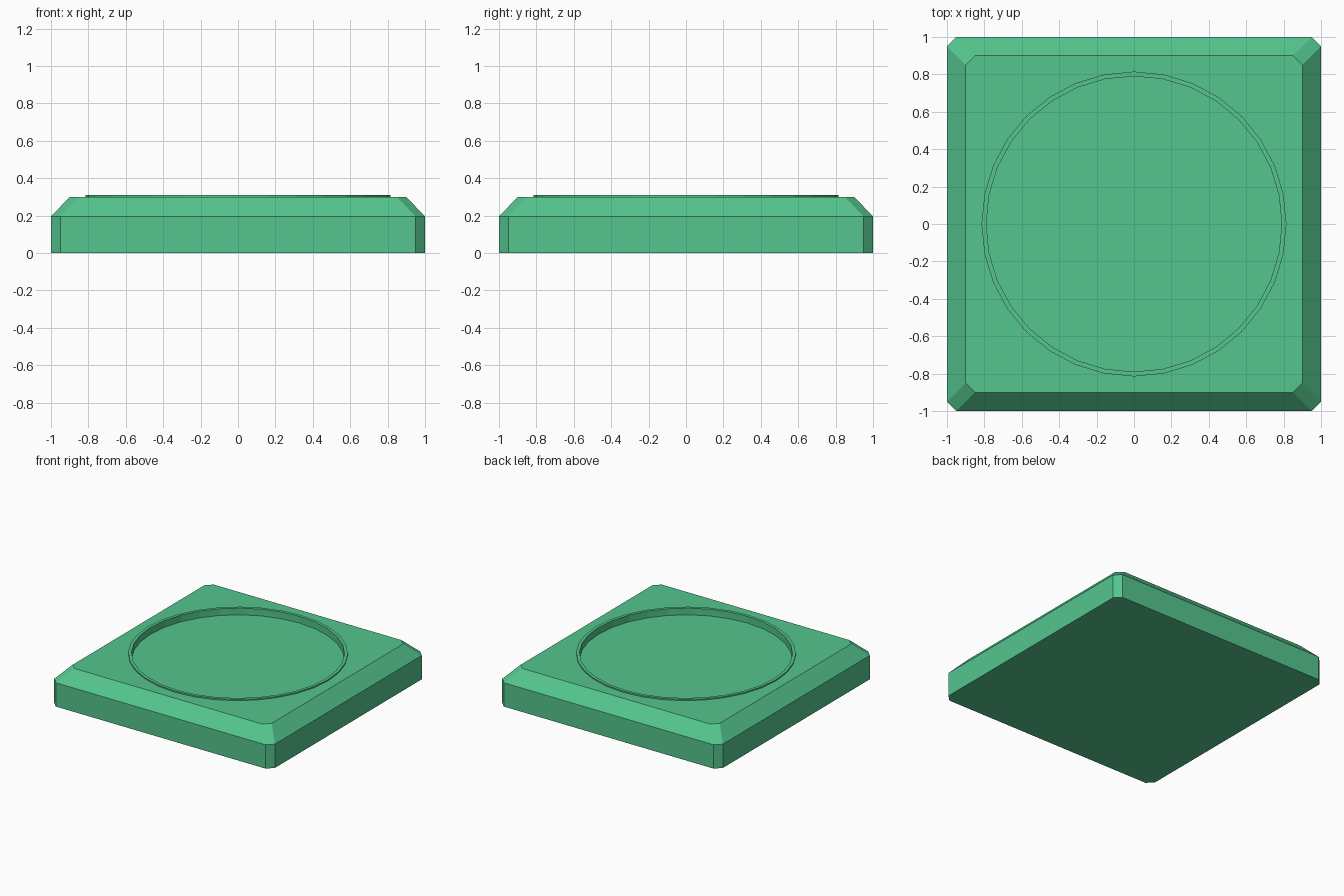
import bpy, bmesh

if "Cube" in bpy.data.objects:
    bpy.data.objects.remove(bpy.data.objects["Cube"])

green = bpy.data.materials.new("green")
green.diffuse_color = (0.09, 0.56, 0.27, 1)
green.use_nodes = True
green.node_tree.nodes["Principled BSDF"].inputs["Base Color"].default_value = green.diffuse_color


def corner_cut_square(half, cut, z):
    a, b = half, half - cut
    return [(x, y, z) for x, y in ((a, -b), (a, b), (b, a), (-b, a),
                                   (-a, b), (-a, -b), (-b, -a), (b, -a))]


def loft(name, loops):
    bm = bmesh.new()
    rings = [[bm.verts.new(p) for p in loop] for loop in loops]
    n = len(rings[0])
    for lo, hi in zip(rings, rings[1:]):
        for i in range(n):
            j = (i + 1) % n
            bm.faces.new((lo[i], lo[j], hi[j], hi[i]))
    bm.faces.new(rings[0][::-1])
    bm.faces.new(rings[-1])
    mesh = bpy.data.meshes.new(name)
    bm.to_mesh(mesh)
    bm.free()
    obj = bpy.data.objects.new(name, mesh)
    bpy.context.collection.objects.link(obj)
    return obj


def combine(target, operation, radius, z0, z1):
    bpy.ops.mesh.primitive_cylinder_add(vertices=32, radius=radius, depth=z1 - z0,
                                        location=(0, 0, (z0 + z1) / 2))
    tool = bpy.context.object
    tool.hide_render = True
    mod = target.modifiers.new(operation.lower(), 'BOOLEAN')
    mod.operation = operation
    mod.solver = 'EXACT'
    mod.object = tool
    bpy.context.view_layer.objects.active = target
    bpy.ops.object.modifier_apply(modifier=mod.name)
    bpy.data.objects.remove(tool, do_unlink=True)


# Square plate with clipped corners and a sloped upper edge
plate = loft("base_plate", [corner_cut_square(1.0, 0.05, 0.0),
                            corner_cut_square(1.0, 0.05, 0.195),
                            corner_cut_square(0.9, 0.05, 0.30)])
plate.data.materials.append(green)

# Thin raised rim, then the shallow round recess inside it
combine(plate, 'UNION', 0.815, 0.15, 0.31)
combine(plate, 'DIFFERENCE', 0.79, 0.255, 0.40)
